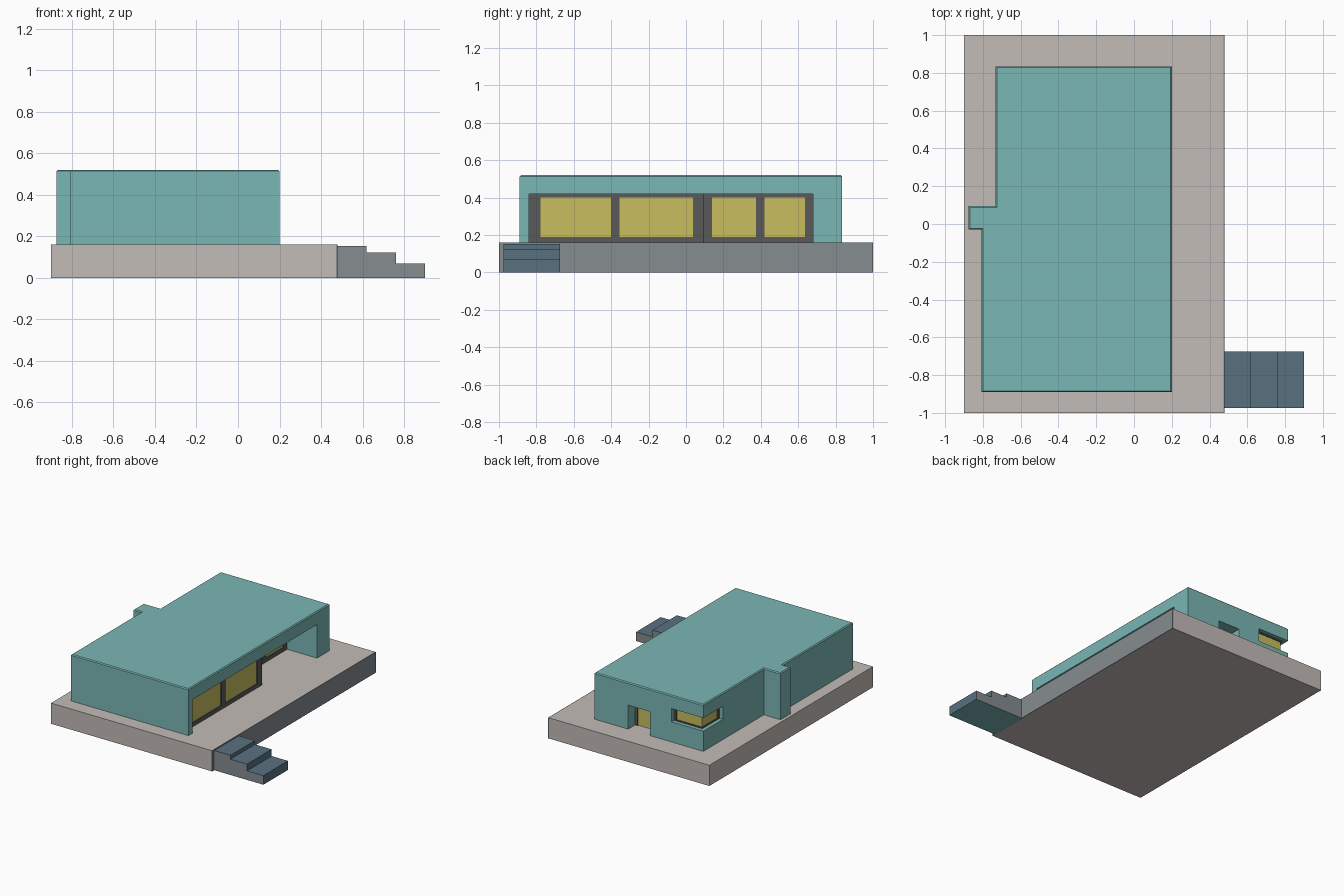
import bpy, bmesh

if "Cube" in bpy.data.objects:
    bpy.data.objects.remove(bpy.data.objects["Cube"])

def material(name, hex_colour):
    def lin(c):
        c /= 255
        return c / 12.92 if c <= 0.04045 else ((c + 0.055) / 1.055) ** 2.4
    m = bpy.data.materials.new(name)
    m.diffuse_color = [lin(int(hex_colour[i:i + 2], 16)) for i in (0, 2, 4)] + [1]
    m.use_nodes = True
    m.node_tree.nodes["Principled BSDF"].inputs["Base Color"].default_value = m.diffuse_color
    return m

TEAL = material("teal wall", "7AB7B5")
STONE = material("pale stone", "C4BCB8")
GREY = material("grey concrete", "868C90")
SLATE = material("slate blue", "587180")
DARK = material("dark frame", "5A5A5A")
GLASS = material("yellow glass", "C8BE5E")

def finish(name, bm, *mats):
    bmesh.ops.recalc_face_normals(bm, faces=bm.faces)
    me = bpy.data.meshes.new(name)
    bm.to_mesh(me)
    bm.free()
    for m in mats:
        me.materials.append(m)
    ob = bpy.data.objects.new(name, me)
    bpy.context.collection.objects.link(ob)
    return ob

def boxes(name, mat, *dims):
    """Each box is (x0, x1, y0, y1, z0, z1)."""
    bm = bmesh.new()
    for x0, x1, y0, y1, z0, z1 in dims:
        for v in bmesh.ops.create_cube(bm, size=1)["verts"]:
            v.co = (x1 if v.co.x > 0 else x0, y1 if v.co.y > 0 else y0, z1 if v.co.z > 0 else z0)
    return finish(name, bm, mat)

def prism(bm, points, offset):
    face = bm.faces.new([bm.verts.new(p) for p in points])
    new = bmesh.ops.extrude_face_region(bm, geom=[face])["geom"]
    bmesh.ops.translate(bm, vec=offset, verts=[g for g in new if isinstance(g, bmesh.types.BMVert)])

FLOOR, ROOF, HEAD = 0.16, 0.52, 0.42
SHALLOW, DEEP = 0.14, -0.055      # glazing planes on the right side
Y0, YM, Y1 = -0.84, 0.095, 0.68   # ends and corner of the terrace opening

# Base slab and its facing panel on the stair side
boxes("base_slab", STONE, (-0.90, 0.473, -1, 1, 0, FLOOR))
boxes("base_facing", GREY, (0.473, 0.479, -1, 1, 0, FLOOR))

# Stairs: slate treads, grey cheeks, teal underside
bm = bmesh.new()
profile = [(0.479, 0), (0.90, 0), (0.90, 0.07), (0.76, 0.07), (0.76, 0.122),
           (0.618, 0.122), (0.618, 0.152), (0.479, 0.152)]
prism(bm, [(x, -0.975, z) for x, z in profile], (0, 0, 0.0))
bmesh.ops.translate(bm, vec=(0, 0.3, 0), verts=bm.verts[8:] if len(bm.verts) > 8 else [])
bmesh.ops.recalc_face_normals(bm, faces=bm.faces)
for f in bm.faces:
    f.normal_update()
    f.material_index = 1 if abs(f.normal.y) > 0.5 else 2 if f.normal.z < -0.5 else 0
finish("stairs", bm, SLATE, GREY, TEAL)

# House body with the bump on the left wall and softened roof edges
bm = bmesh.new()
outline = [(-0.807, -0.89), (0.20, -0.89), (0.20, 0.835), (-0.733, 0.835),
           (-0.733, 0.095), (-0.875, 0.095), (-0.875, -0.03), (-0.807, -0.03)]
prism(bm, [(x, y, FLOOR) for x, y in outline], (0, 0, ROOF - FLOOR))
rim = [e for e in bm.edges if all(v.co.z > 0.5 for v in e.verts)]
bmesh.ops.bevel(bm, geom=rim, offset=0.007, segments=1, affect='EDGES')
house = finish("house_body", bm, TEAL)

# Openings: terrace (two depths), back door, corner window
cutters = [
    (SHALLOW - 0.03, 0.30, Y0, YM + 0.01, 0.10, HEAD),
    (DEEP - 0.03, 0.31, YM - 0.02, Y1, 0.09, HEAD),
    (-0.277, -0.09, 0.72, 0.90, 0.10, 0.345),
    (-0.80, -0.46, 0.595, 0.90, 0.316, 0.418),
]
for i, dims in enumerate(cutters):
    cutter = boxes(f"opening_cutter_{i}", TEAL, dims)
    cutter.hide_render = True
    cutter.hide_set(True)
    mod = house.modifiers.new("opening", 'BOOLEAN')
    mod.operation, mod.solver, mod.object = 'DIFFERENCE', 'EXACT', cutter
bpy.context.view_layer.objects.active = house
for mod in list(house.modifiers):
    bpy.ops.object.modifier_apply(modifier=mod.name)
for ob in [o for o in bpy.data.objects if o.name.startswith("opening_cutter")]:
    bpy.data.objects.remove(ob)

# Terrace glazing: posts and rails with panes set slightly back
def glazing(name, x, y0, y1, panes):
    z0, z1 = 0.19, 0.40
    edges = [y0] + [y for p in panes for y in p] + [y1]
    bars = [(x - 0.03, x, a, b, z0, z1) for a, b in zip(edges[::2], edges[1::2])]
    bars += [(x - 0.03, x, y0, y1, FLOOR, z0), (x - 0.03, x, y0, y1, z1, HEAD)]
    boxes(name + "_frame", DARK, *bars)
    boxes(name + "_glass", GLASS, *[(x - 0.025, x - 0.008, a, b, z0, z1) for a, b in panes])

glazing("front_glazing", SHALLOW, Y0, YM, [(-0.778, -0.40), (-0.355, 0.037)])
glazing("terrace_glazing", DEEP, YM, Y1, [(0.14, 0.375), (0.42, 0.637)])
boxes("terrace_return", DARK, (DEEP - 0.03, SHALLOW - 0.001, YM - 0.03, YM, FLOOR, HEAD))

# Back door
boxes("door_frame", DARK, (-0.277, -0.257, 0.72, 0.75, FLOOR, 0.345),
      (-0.11, -0.09, 0.72, 0.75, FLOOR, 0.345), (-0.257, -0.11, 0.72, 0.75, 0.325, 0.345))
boxes("door_glass", GLASS, (-0.257, -0.11, 0.725, 0.742, FLOOR, 0.325))

# Corner window: L-shaped glass with thin rails and end posts
boxes("corner_glass", GLASS, (-0.695, -0.46, 0.595, 0.797, 0.316, 0.418))
boxes("corner_frame", DARK,
      (-0.703, -0.46, 0.595, 0.805, 0.316, 0.324), (-0.703, -0.46, 0.595, 0.805, 0.408, 0.418),
      (-0.48, -0.46, 0.78, 0.805, 0.324, 0.408), (-0.703, -0.68, 0.595, 0.615, 0.324, 0.408))
